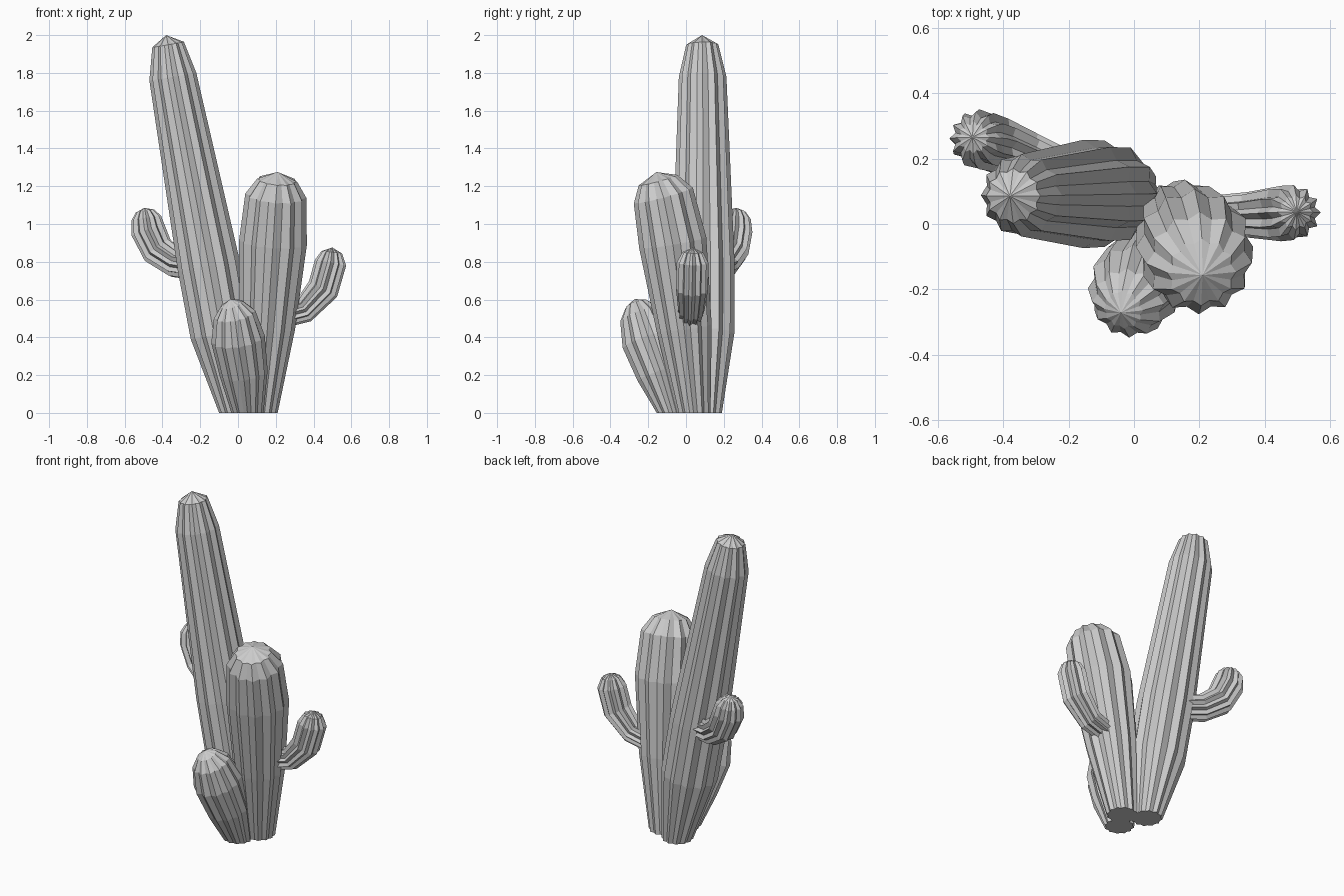
import bpy, bmesh, math
from mathutils import Vector

RIBS = 12


def ribbed_stem(name, rings, tip, groove, flat_base=False):
    """Sweep a star-shaped section through rings of (x, y, z, radius), ending in a tip."""
    bm = bmesh.new()
    pts = [Vector(r[:3]) for r in rings] + [Vector(tip)]
    loops = []
    for i, (x, y, z, rad) in enumerate(rings):
        before = (pts[i] - pts[i - 1]).normalized() if i else Vector()
        after = (pts[i + 1] - pts[i]).normalized()
        tangent = (before + after).normalized()
        if i == 0 and flat_base:
            tangent = Vector((0, 0, 1))
        rot = Vector((0, 0, 1)).rotation_difference(tangent)
        loop = []
        for k in range(RIBS * 2):
            a = math.pi * k / RIBS
            r = rad * (groove if k % 2 else 1.0)
            loop.append(bm.verts.new(pts[i] + rot @ Vector((r * math.cos(a), r * math.sin(a), 0))))
        loops.append(loop)
    n = RIBS * 2
    for lo, hi in zip(loops, loops[1:]):
        for k in range(n):
            bm.faces.new((lo[k], lo[(k + 1) % n], hi[(k + 1) % n], hi[k]))
    top = bm.verts.new(tip)
    for k in range(n):
        bm.faces.new((loops[-1][k], loops[-1][(k + 1) % n], top))
    bm.faces.new(loops[0][::-1])
    mesh = bpy.data.meshes.new(name)
    bm.to_mesh(mesh)
    bm.free()
    obj = bpy.data.objects.new(name, mesh)
    bpy.context.collection.objects.link(obj)
    return obj


# Tall leaning trunk
ribbed_stem("tall_trunk", [
    (-0.01, 0.10, 0.0, 0.09), (-0.09, 0.093, 0.42, 0.163), (-0.155, 0.092, 0.78, 0.166),
    (-0.345, 0.088, 1.78, 0.126), (-0.37, 0.086, 1.95, 0.085)],
    (-0.38, 0.085, 2.0), 0.88, True)

# Middle trunk
ribbed_stem("middle_trunk", [
    (0.12, 0.04, 0.0, 0.09), (0.155, -0.01, 0.45, 0.147), (0.185, -0.07, 0.90, 0.18),
    (0.20, -0.12, 1.15, 0.162), (0.207, -0.148, 1.232, 0.106)],
    (0.21, -0.157, 1.275), 0.88, True)

# Short front trunk
ribbed_stem("short_trunk", [
    (0.05, -0.07, 0.0, 0.085), (0.03, -0.135, 0.21, 0.128), (0.0, -0.20, 0.39, 0.143),
    (-0.018, -0.242, 0.52, 0.112), (-0.033, -0.262, 0.575, 0.062)],
    (-0.04, -0.272, 0.602), 0.88, True)

# Curved side arms
ribbed_stem("right_arm", [
    (0.22, 0.02, 0.51, 0.065), (0.35, 0.028, 0.545, 0.07), (0.45, 0.032, 0.655, 0.085),
    (0.49, 0.035, 0.795, 0.084), (0.496, 0.036, 0.85, 0.055)],
    (0.499, 0.037, 0.876), 0.8)
ribbed_stem("left_arm", [
    (-0.21, 0.15, 0.775, 0.075), (-0.33, 0.205, 0.795, 0.08), (-0.425, 0.245, 0.86, 0.088),
    (-0.475, 0.26, 0.965, 0.092), (-0.486, 0.263, 1.03, 0.08), (-0.492, 0.265, 1.068, 0.05)],
    (-0.495, 0.266, 1.086), 0.8)
